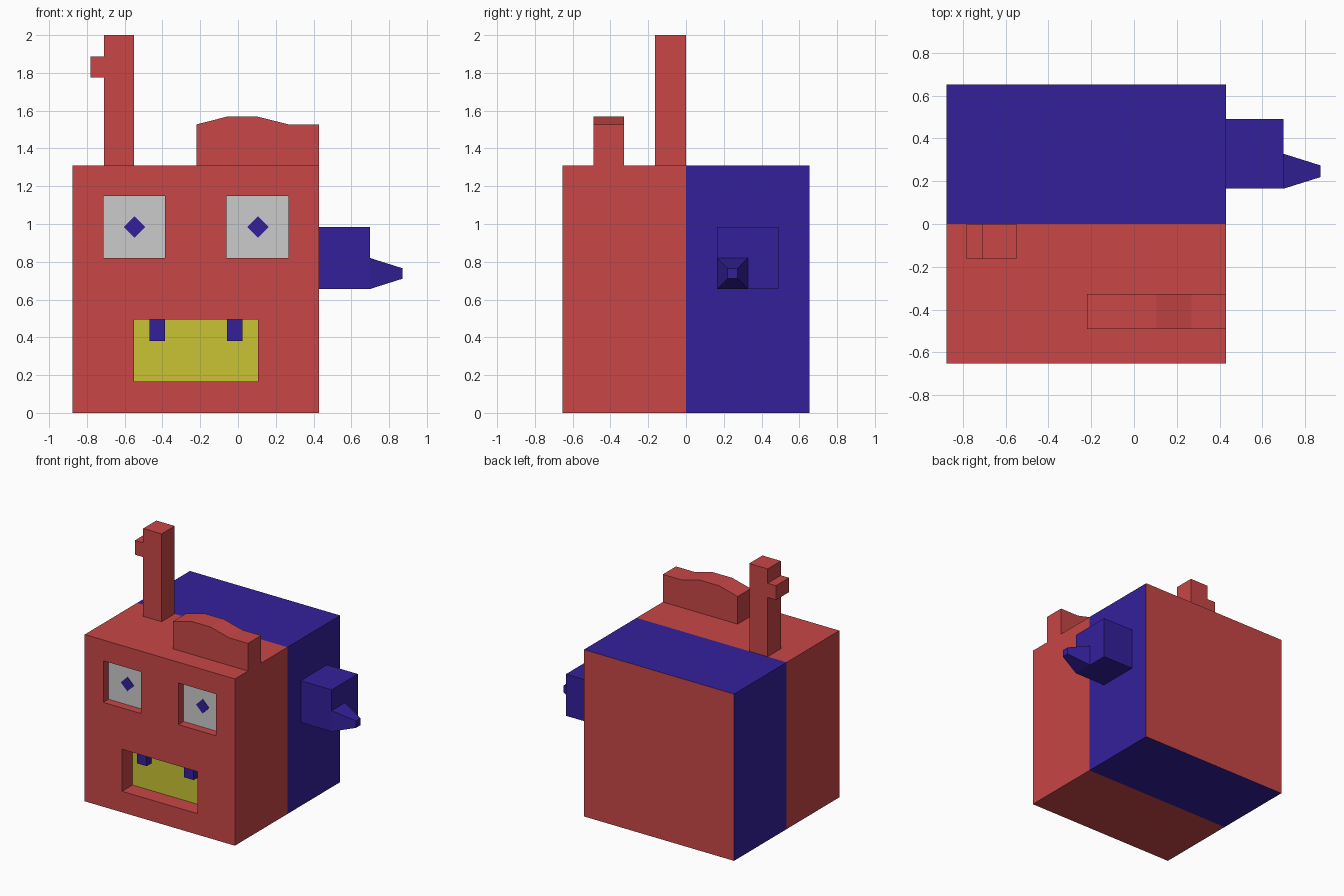
import bpy
import bmesh
from mathutils import Vector

cube = bpy.data.objects.get("Cube")
if cube:
    bpy.data.objects.remove(cube, do_unlink=True)


def material(name, *rgb):
    mat = bpy.data.materials.new(name)
    mat.use_nodes = True
    mat.diffuse_color = (*rgb, 1)
    mat.node_tree.nodes["Principled BSDF"].inputs["Base Color"].default_value = (*rgb, 1)
    return mat


RED = material("red", 0.58, 0.061, 0.061)
BLUE = material("blue", 0.034, 0.0145, 0.33)
WHITE = material("pale grey", 0.60, 0.60, 0.60)
YELLOW = material("yellow", 0.58, 0.55, 0.033)


def add_object(name, bm, *mats):
    bmesh.ops.recalc_face_normals(bm, faces=bm.faces)
    mesh = bpy.data.meshes.new(name)
    bm.to_mesh(mesh)
    bm.free()
    for mat in mats:
        mesh.materials.append(mat)
    obj = bpy.data.objects.new(name, mesh)
    bpy.context.collection.objects.link(obj)
    return obj


def box(name, x, y, z, mat):
    """Box from (min, max) ranges."""
    bm = bmesh.new()
    for v in bmesh.ops.create_cube(bm, size=1)["verts"]:
        v.co = Vector([r[0] if c < 0 else r[1] for c, r in zip(v.co, (x, y, z))])
    return add_object(name, bm, mat)


def prism(name, outline, y0, y1, mat):
    """Front-view (x, z) outline extruded from y0 to y1."""
    bm = bmesh.new()
    face = bm.faces.new([bm.verts.new((x, y0, z)) for x, z in outline])
    new = bmesh.ops.extrude_face_region(bm, geom=[face])["geom"]
    bmesh.ops.translate(bm, vec=(0, y1 - y0, 0),
                        verts=[g for g in new if isinstance(g, bmesh.types.BMVert)])
    return add_object(name, bm, mat)


# Body block with recessed eyes and mouth
FRONT, TOP = -0.653, 1.31
EYE_Y, MOUTH_Y = FRONT + 0.065, FRONT + 0.13
body = box("body", (-0.875, 0.43), (FRONT, -FRONT), (0, TOP), RED)
cutters = [box("right_eye_cutter", (-0.713, -0.387), (-1, EYE_Y), (0.82, 1.147), RED),
           box("left_eye_cutter", (-0.06, 0.268), (-1, EYE_Y), (0.82, 1.147), RED),
           box("mouth_cutter", (-0.55, 0.105), (-1, MOUTH_Y), (0.165, 0.495), RED)]
bpy.context.view_layer.objects.active = body
for cutter in cutters:
    mod = body.modifiers.new("recess", "BOOLEAN")
    mod.operation, mod.solver, mod.object = "DIFFERENCE", "EXACT", cutter
    bpy.ops.object.modifier_apply(modifier=mod.name)
    bpy.data.objects.remove(cutter, do_unlink=True)

# Split into a red front half and a blue back half; colour recess floors
mesh = body.data
mesh.materials.clear()
for mat in (RED, BLUE, WHITE, YELLOW):
    mesh.materials.append(mat)
bm = bmesh.new()
bm.from_mesh(mesh)
bmesh.ops.bisect_plane(bm, geom=bm.verts[:] + bm.edges[:] + bm.faces[:],
                       plane_co=(0, 0, 0), plane_no=(0, 1, 0))
bm.normal_update()
for f in bm.faces:
    c = f.calc_center_median()
    f.material_index = 0
    if f.normal.y < -0.5 and c.y > FRONT + 0.03:
        f.material_index = 2 if c.z > 0.7 else 3
    elif abs(f.normal.y) < 0.5 and c.y > 0:
        f.material_index = 1
bm.to_mesh(mesh)
bm.free()

# Pupils and teeth
R = 0.056
for side, x, tooth_x in (("right", -0.548, -0.427), ("left", 0.106, -0.018)):
    diamond = [(x - R, 0.984), (x, 0.984 - R), (x + R, 0.984), (x, 0.984 + R)]
    prism(side + "_pupil", diamond, EYE_Y - 0.004, EYE_Y + 0.002, BLUE)
    box(side + "_tooth", (tooth_x - 0.041, tooth_x + 0.041),
        (MOUTH_Y - 0.06, MOUTH_Y), (0.38, 0.495), BLUE)

# Tall post with a side nub
prism("post", [(-0.71, TOP), (-0.55, TOP), (-0.55, 2), (-0.71, 2), (-0.71, 1.887),
               (-0.782, 1.887), (-0.782, 1.775), (-0.71, 1.775)], -0.163, 0, RED)

# Wavy crest
prism("crest", [(-0.22, TOP), (0.43, TOP), (0.43, 1.527), (0.268, 1.527),
                (0.106, 1.568), (-0.06, 1.568), (-0.22, 1.527)], -0.49, -0.327, RED)

# Side arm with a tapered spike
box("arm", (0.43, 0.699), (0.165, 0.49), (0.656, 0.984), BLUE)
spike = box("spike", (0.699, 0.872), (0.165, 0.328), (0.656, 0.82), BLUE)
centre = Vector((0, 0.2465, 0.738))
for v in spike.data.vertices:
    if v.co.x > 0.8:
        v.co.yz = centre.yz + (v.co.yz - centre.yz) / 3
